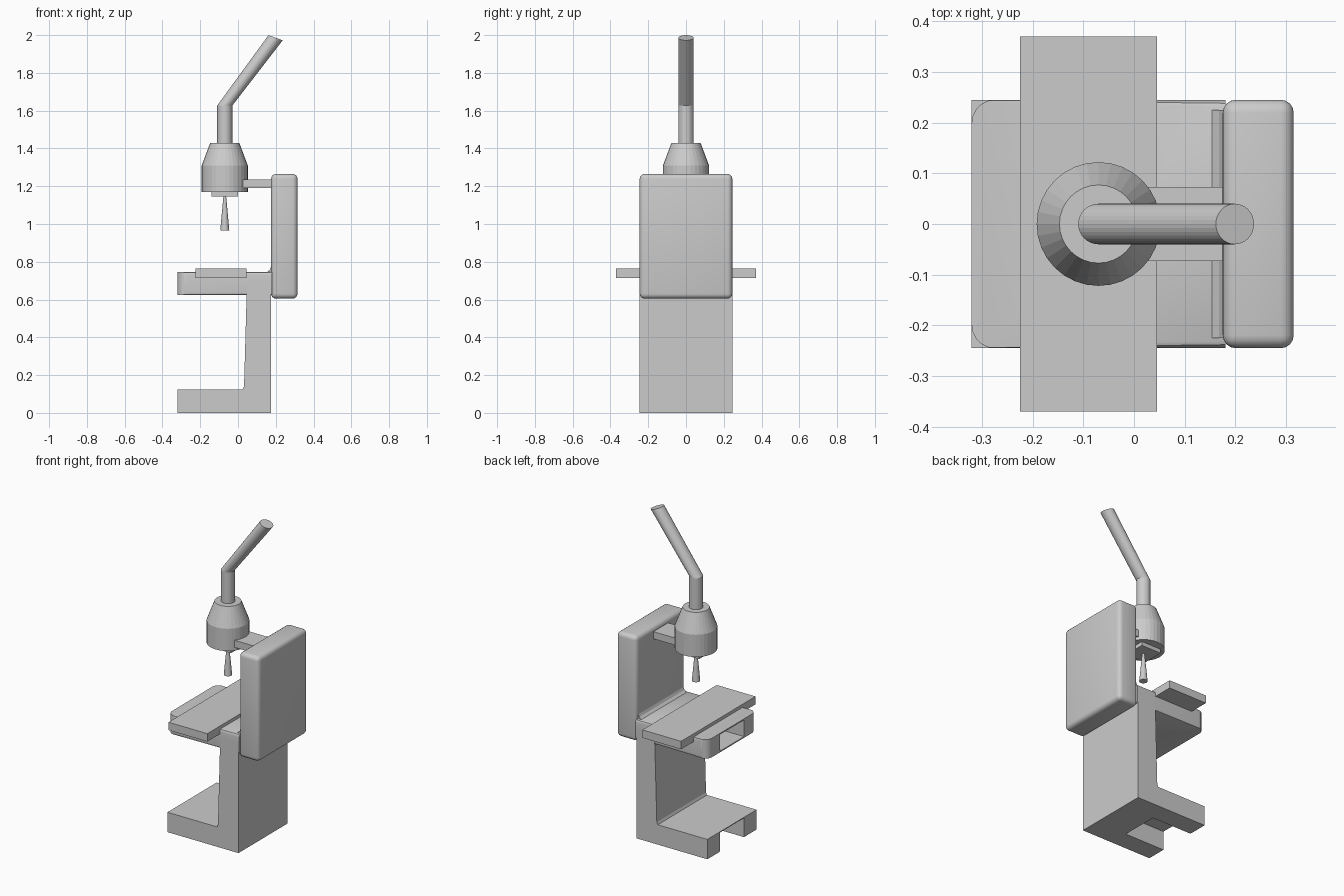
import bpy, bmesh
from math import pi, cos, sin, radians
from mathutils import Vector

if "Cube" in bpy.data.objects:
    bpy.data.objects.remove(bpy.data.objects["Cube"])


def finish(name, bm, smooth=False):
    bmesh.ops.recalc_face_normals(bm, faces=bm.faces)
    me = bpy.data.meshes.new(name)
    bm.to_mesh(me)
    bm.free()
    ob = bpy.data.objects.new(name, me)
    bpy.context.collection.objects.link(ob)
    if smooth:
        bpy.ops.object.select_all(action='DESELECT')
        ob.select_set(True)
        bpy.context.view_layer.objects.active = ob
        bpy.ops.object.shade_smooth_by_angle(angle=radians(35))
    return ob


def box_bm(x0, x1, y0, y1, z0, z1):
    bm = bmesh.new()
    bmesh.ops.create_cube(bm, size=1)
    for v in bm.verts:
        v.co = Vector((x0 if v.co.x < 0 else x1,
                       y0 if v.co.y < 0 else y1,
                       z0 if v.co.z < 0 else z1))
    return bm


def box(name, *dims):
    return finish(name, box_bm(*dims))


def bevel(bm, edges, width, segments):
    bmesh.ops.bevel(bm, geom=edges, offset=width, segments=segments,
                    profile=0.5, affect='EDGES')


def loft(name, rings, n=32):
    """Round part along the xz plane; each ring is (x, z, radius, tilt)."""
    bm = bmesh.new()
    loops = [[bm.verts.new((x + r * cos(2 * pi * i / n) * cos(t),
                            r * sin(2 * pi * i / n),
                            z - r * cos(2 * pi * i / n) * sin(t)))
              for i in range(n)] for x, z, r, t in rings]
    for a, b in zip(loops, loops[1:]):
        for i in range(n):
            bm.faces.new((a[i], a[(i + 1) % n], b[(i + 1) % n], b[i]))
    bm.faces.new(loops[0])
    bm.faces.new(loops[-1])
    return finish(name, bm)


def cut(ob, name, *dims):
    cutter = box(name, *dims)
    cutter.hide_render = True
    cutter.hide_set(True)
    mod = ob.modifiers.new("recess", 'BOOLEAN')
    mod.operation = 'DIFFERENCE'
    mod.solver = 'EXACT'
    mod.object = cutter


# L-shaped foot and column, with a recess under the foot
profile = [(-0.32, 0), (0.175, 0), (0.175, 0.70), (0.05, 0.70),
           (0.045, 0.60), (0.032, 0.14), (0.025, 0.125), (-0.32, 0.125)]
bm = bmesh.new()
face = bm.faces.new([bm.verts.new((x, -0.245, z)) for x, z in profile])
ext = bmesh.ops.extrude_face_region(bm, geom=[face])
for v in ext['geom']:
    if isinstance(v, bmesh.types.BMVert):
        v.co.y = 0.245
column = finish("base_column", bm)
cut(column, "foot_cutter", -0.4, -0.04, -0.12, 0.12, -0.05, 0.12)

# Shelf with rounded free corners and a pocket in its end
bm = box_bm(-0.32, 0.18, -0.245, 0.245, 0.625, 0.745)
bevel(bm, [e for e in bm.edges if all(v.co.x < 0 for v in e.verts)
           and abs(e.verts[0].co.z - e.verts[1].co.z) > 0.01], 0.045, 5)
bevel(bm, [e for e in bm.edges if abs(e.verts[0].co.z - e.verts[1].co.z) < 1e-4
           and abs(e.verts[0].co.y) > 0.244 and abs(e.verts[1].co.y) > 0.244
           and abs(e.verts[0].co.x - e.verts[1].co.x) > 0.1], 0.014, 3)
shelf = finish("shelf", bm, True)
cut(shelf, "shelf_cutter", -0.4, -0.06, -0.12, 0.12, 0.633, 0.737)

# Upright back panel
bm = box_bm(0.175, 0.315, -0.245, 0.245, 0.605, 1.265)
bevel(bm, bm.edges[:], 0.026, 4)
finish("back_panel", bm, True)

# Small fillet between shelf and panel
bm = bmesh.new()
ends = [[bm.verts.new((x, y, z)) for x, z in
         ((0.15, 0.742), (0.2, 0.742), (0.2, 0.785), (0.176, 0.775), (0.168, 0.757))]
        for y in (-0.225, 0.225)]
for loop in ends:
    bm.faces.new(loop)
for i in range(5):
    j = (i + 1) % 5
    bm.faces.new((ends[0][i], ends[0][j], ends[1][j], ends[1][i]))
finish("shelf_fillet", bm)

# Table plate, head arm and plate under the head
box("table_plate", -0.225, 0.045, -0.37, 0.37, 0.715, 0.765)
box("head_arm", 0.0, 0.19, -0.073, 0.073, 1.19, 1.235)
box("head_underplate", -0.14, 0.0, -0.07, 0.07, 1.145, 1.18)

# Head, nozzle and bent tube
loft("head", [(-0.07, 1.17, 0.122, 0), (-0.07, 1.31, 0.122, 0), (-0.07, 1.43, 0.077, 0)])
loft("nozzle", [(-0.07, 0.965, 0.024, 0), (-0.07, 1.15, 0.007, 0)])
loft("bent_tube", [(-0.07, 1.42, 0.04, 0), (-0.07, 1.627, 0.04, 0),
                   (0.199, 1.986, 0.04, radians(20))])
